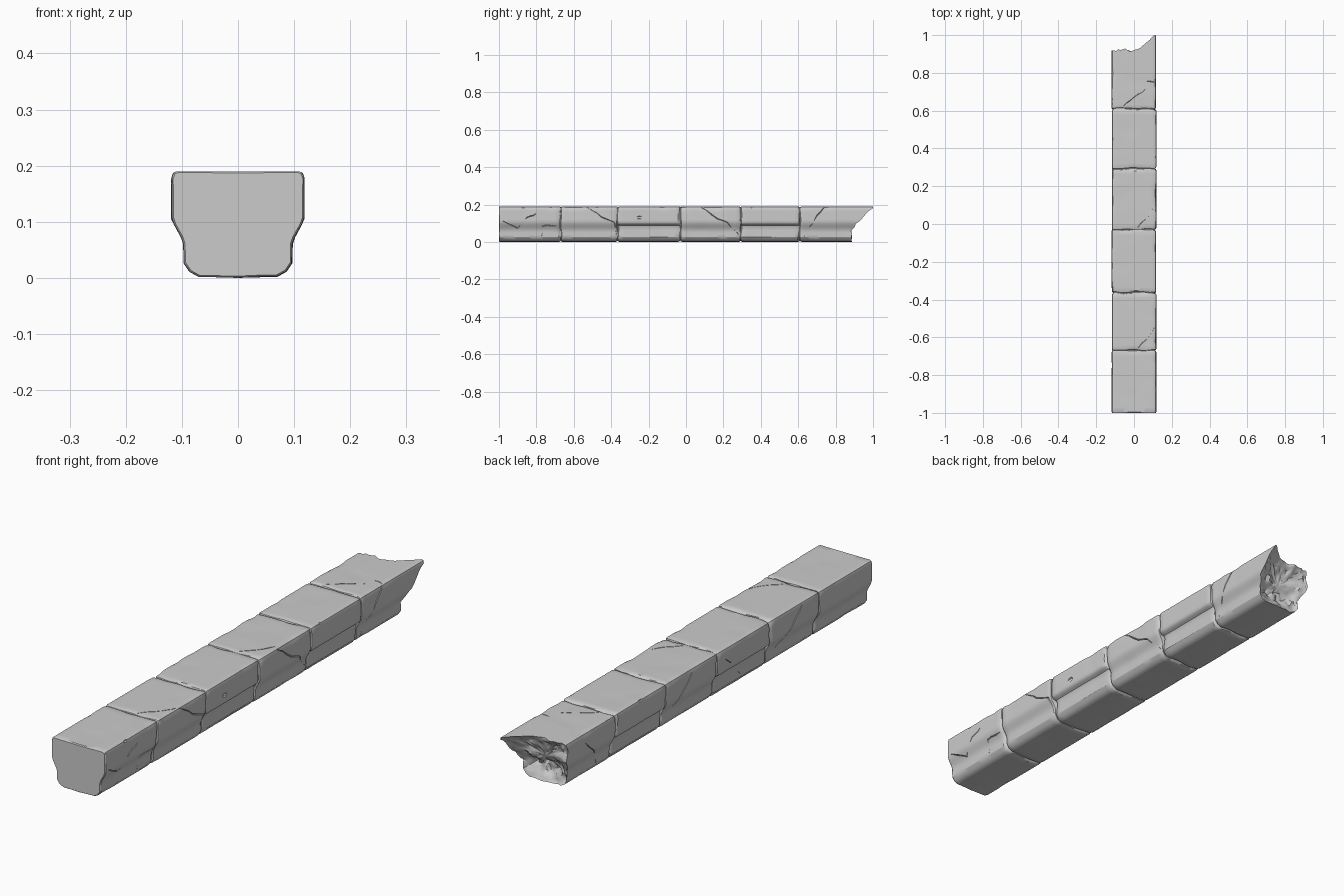
import bpy, bmesh, math, random
from mathutils import Vector, noise

if "Cube" in bpy.data.objects:
    bpy.data.objects.remove(bpy.data.objects["Cube"])

random.seed(4)
# Half cross-sections (x, z) from top centre to bottom centre
SOFT = [(0, .19), (.108, .19), (.115, .187), (.118, .178), (.118, .108), (.114, .096),
        (.101, .072), (.097, .06), (.096, .026), (.086, .011), (.07, .002), (0, 0)]
STEP = [(0, .19), (.108, .19), (.115, .187), (.118, .178), (.118, .104), (.114, .097),
        (.100, .089), (.096, .08), (.096, .026), (.086, .011), (.07, .002), (0, 0)]
DIVS = [9, 1, 1, 6, 1, 2, 1, 3, 1, 1, 6]
SEAMS = [-1.0, -.67, -.365, -.03, .293, .608]
STEPPED = {2, 4}
CENTRE = Vector((0, .1))


def outline(half):
    """Subdivide the half section and mirror it into a closed ring."""
    right = []
    for (a, b), n in zip(zip(half, half[1:]), DIVS):
        right += [Vector(a).lerp(Vector(b), i / n) for i in range(n)]
    left = [Vector((-p.x, p.y)) for p in reversed(right[1:])]
    return right + [Vector(half[-1])] + left


def smooth(a, b, t):
    t = min(1, max(0, (t - a) / (b - a)))
    return t * t * (3 - 2 * t)


def break_y(x, z, r=1.0):
    """Ragged far end: long upper right tip, hollow middle, undercut base."""
    base = .885 + .035 * smooth(.06, .12, z)
    tip = .095 * max(0, (x + .03) / .145) ** 2 * (max(z, 0) / .19) ** 4
    hollow = -.03 * (1 - r * r)
    rough = .014 * noise.noise(Vector((x * 30, z * 30, 3))) + .008 * noise.noise(Vector((x * 75, z * 75, 8)))
    return min(1, base + tip + hollow + rough)


soft, step = outline(SOFT), outline(STEP)
N = len(soft)
bm = bmesh.new()
rings = []


def add_ring(points):
    ring = [bm.verts.new(p) for p in points]
    if rings:
        for i in range(N):
            j = (i + 1) % N
            bm.faces.new((rings[-1][i], rings[-1][j], ring[j], ring[i]))
    rings.append(ring)


def section(y, block, inset=0, wobble=0):
    pts = []
    for p in (step if block in STEPPED else soft):
        d = (p - CENTRE).normalized()
        # gentle wear on the faces, stronger along the upper edges
        edge = 1 if abs(p.x) > .107 and p.y > .17 else .3
        wear = max(0, noise.noise(Vector((p.x * 9, y * 13, p.y * 9 + block)))) * .008 * edge
        q = p - d * (inset + wear)
        w = wobble * noise.noise(Vector((p.x * 14, block * 3.1, p.y * 14)))
        pts.append(Vector((q.x + .001 * math.sin(block * 2.3), y + w, q.y)))
    return pts


# Beam body: worn blocks separated by recessed seams
for b, y0 in enumerate(SEAMS):
    y1 = SEAMS[b + 1] if b < 5 else .84
    if b == 0:
        add_ring([Vector((p.x, -1, p.z)) for p in section(-1, 0, .003)])
        add_ring(section(-.996, 0))
    else:
        add_ring(section(y0 - .0015, b, .009, .008))
        add_ring(section(y0 + .0015, b, .009, .008))
        add_ring(section(y0 + .004, b, .003, .008))
        add_ring(section(y0 + .010, b, 0, .004))
    for i in range(1, 15):
        add_ring(section(y0 + .01 + (y1 - y0 - .02) * i / 15, b))
    if b < 5:
        add_ring(section(y1 - .010, b, 0, .004))
        add_ring(section(y1 - .004, b, .003, .008))

# Broken end: stretch to the ragged rim, then close with shrinking rings
last = section(.84, 5)
for t in (0, .35, .7, 1):
    add_ring([Vector((p.x, .84 + (break_y(p.x, p.z) - .84) * t, p.z)) for p in last])
for r in (.93, .84, .74, .63, .5, .37, .24, .1):
    ring = []
    for p in last:
        x, z = p.x * r, .1 + (p.z - .1) * r
        ring.append(Vector((x, break_y(x, z, r), z)))
    add_ring(ring)
bm.faces.new(rings[-1])
bm.faces.new(rings[0])
bmesh.ops.recalc_face_normals(bm, faces=bm.faces)


def make(name, bm):
    me = bpy.data.meshes.new(name)
    bm.to_mesh(me)
    bm.free()
    ob = bpy.data.objects.new(name, me)
    bpy.context.collection.objects.link(ob)
    return ob


beam = make("stone_beam", bm)

# Crack cutters: thin four-sided tubes following the surface
cut = bmesh.new()


def side_x(z):
    for (xa, za), (xb, zb) in zip(SOFT[1:], SOFT[2:]):
        if zb <= z <= za:
            return xa + (xb - xa) * (za - z) / (za - zb + 1e-9)
    return .1


def crack(path, radius=.004):
    pts = []
    for a, b in zip(path, path[1:]):
        pts += [a.lerp(b, i / 3) for i in range(3)]
    pts.append(path[-1])
    prev = None
    for i, p in enumerate(pts):
        t = (pts[min(i + 1, len(pts) - 1)] - pts[max(i - 1, 0)]).normalized()
        out = Vector((p.x, 0, p.z - .1)).normalized()
        u = t.cross(out).normalized()
        v = u.cross(t)
        r = radius * (.4 if i in (0, len(pts) - 1) else random.uniform(.7, 1.1))
        q = p + u * random.uniform(-.003, .003)
        ring = [cut.verts.new(q + o) for o in (u * r * .7, v * r * 1.3, -u * r * .7, -v * r * 1.3)]
        if prev:
            for k in range(4):
                cut.faces.new((prev[k], prev[(k + 1) % 4], ring[(k + 1) % 4], ring[k]))
        else:
            cut.faces.new(ring[::-1])
        prev = ring
    cut.faces.new(prev)


def side_crack(side, yz):
    crack([Vector((side * side_x(z), y, z)) for y, z in yz])


def top_crack(xy):
    crack([Vector((x, y, .189)) for x, y in xy], .003)


for yz in ([(-.535, .187), (-.45, .135), (-.385, .105), (-.37, .04)],
           [(.08, .187), (.17, .125), (.22, .105), (.28, .04)],
           [(.745, .187), (.7, .14), (.63, .03)],
           [(-.98, .11), (-.9, .075), (-.85, .13), (-.8, .15)],
           [(-.77, .03), (-.765, .085), (-.69, .09)]):
    side_crack(1, yz)
for yz in ([(-.56, .18), (-.5, .12), (-.42, .06)], [(-.2, .04), (-.15, .09), (-.08, .15)],
           [(.12, .18), (.2, .11), (.26, .05)], [(.7, .03), (.74, .1), (.8, .15)]):
    side_crack(-1, yz)
for xy in ([(.11, -.54), (.08, -.59), (.02, -.66)], [(.11, .10), (.08, .05), (.02, -.02)],
           [(.11, .75), (.07, .755)], [(-.06, .62), (.0, .675), (.06, .71)]):
    top_crack(xy)

# Chip cutters along the upper edges and sides
chips = [(1, -.87, .19), (1, -.62, .19), (1, -.29, .19), (1, -.17, .19), (1, .35, .19), (1, .72, .19),
         (1, -.25, .13), (1, -.83, .03), (-1, -.33, .19), (-1, .03, .19), (-1, .45, .19), (-1, .66, .19)]
for s, y, z in chips:
    res = bmesh.ops.create_icosphere(cut, subdivisions=1, radius=random.uniform(.008, .012))
    for v in res["verts"]:
        v.co = Vector((v.co.x, v.co.y * 1.6, v.co.z)) + Vector((s * .121, y, z))
bmesh.ops.recalc_face_normals(cut, faces=cut.faces)
cutter = make("crack_cutter", cut)
cutter.hide_render = True

mod = beam.modifiers.new("cracks", "BOOLEAN")
mod.operation, mod.object, mod.solver, mod.use_self = "DIFFERENCE", cutter, "EXACT", True
bpy.context.view_layer.objects.active = beam
beam.select_set(True)
bpy.ops.object.modifier_apply(modifier=mod.name)
bpy.data.objects.remove(cutter)
bpy.ops.object.shade_smooth_by_angle(angle=math.radians(32))
